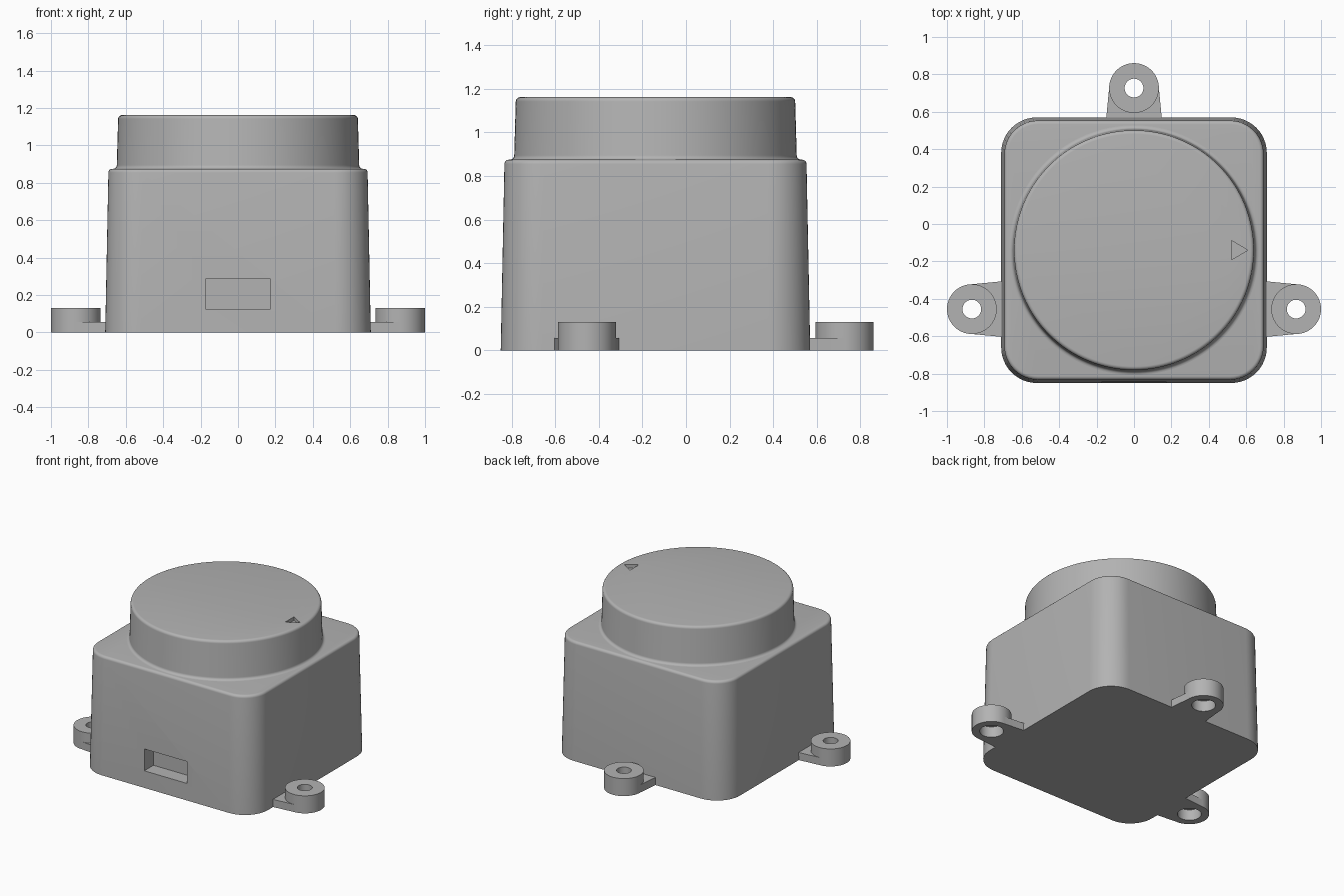
import bpy
import bmesh
from math import sin, cos, pi, radians
from mathutils import Matrix, Vector

if "Cube" in bpy.data.objects:
    bpy.data.objects.remove(bpy.data.objects["Cube"])

CY = -0.14  # y of the housing centre

grey = bpy.data.materials.new("housing grey")
grey.use_nodes = True
grey.diffuse_color = (0.45, 0.45, 0.45, 1)
grey.node_tree.nodes["Principled BSDF"].inputs["Base Color"].default_value = (0.45, 0.45, 0.45, 1)


def loft(name, rings):
    """Closed solid through a stack of equally long point rings."""
    bm = bmesh.new()
    rows = [[bm.verts.new(p) for p in ring] for ring in rings]
    for low, high in zip(rows, rows[1:]):
        for i in range(len(low)):
            j = (i + 1) % len(low)
            bm.faces.new((low[i], low[j], high[j], high[i]))
    bm.faces.new(rows[0][::-1])
    bm.faces.new(rows[-1])
    bmesh.ops.recalc_face_normals(bm, faces=bm.faces)
    mesh = bpy.data.meshes.new(name)
    bm.to_mesh(mesh)
    bm.free()
    obj = bpy.data.objects.new(name, mesh)
    bpy.context.collection.objects.link(obj)
    mesh.materials.append(grey)
    return obj


def circle(r, z, x=0, y=0, n=64):
    return [(x + r * cos(2 * pi * i / n), y + r * sin(2 * pi * i / n), z) for i in range(n)]


def rounded_square(half, r, z, steps=12):
    pts = []
    for q, (sx, sy) in enumerate(((1, 1), (-1, 1), (-1, -1), (1, -1))):
        for k in range(steps + 1):
            a = pi / 2 * (q + k / steps)
            pts.append((sx * (half - r) + r * cos(a), CY + sy * (half - r) + r * sin(a), z))
    return pts


def prism(name, outline, z0, z1):
    return loft(name, [[(x, y, z) for x, y in outline] for z in (z0, z1)])


def boolean(obj, tool, operation):
    mod = obj.modifiers.new(operation.lower(), "BOOLEAN")
    mod.object, mod.operation, mod.solver = tool, operation, "EXACT"
    bpy.context.view_layer.objects.active = obj
    bpy.ops.object.modifier_apply(modifier=mod.name)
    bpy.data.objects.remove(tool)


def smooth(obj):
    bpy.ops.object.select_all(action="DESELECT")
    obj.select_set(True)
    bpy.context.view_layer.objects.active = obj
    bpy.ops.object.shade_smooth_by_angle(angle=radians(35))


quarter = [pi / 2 * k / 5 for k in range(6)]

# Drafted housing with a rounded top rim
f = 0.02
rings = [rounded_square(0.71, 0.19, 0)]
rings += [rounded_square(0.693 - f + f * cos(a), 0.18 - f + f * cos(a), 0.875 - f + f * sin(a))
          for a in quarter]
housing = loft("housing", rings)

# Connector recess in the front
w = 0.175
boolean(housing, prism("port_cutter", [(-w, CY - 0.8), (w, CY - 0.8), (w, CY - 0.6), (-w, CY - 0.6)],
                       0.125, 0.285), "DIFFERENCE")
smooth(housing)

# Round head: flared foot, drafted wall, rounded rim
rings = [circle(0.668, 0.86, 0, CY, 128)]
rings += [circle(0.668 - f * sin(a), 0.895 - f * cos(a), 0, CY, 128) for a in quarter]
rings += [circle(0.641 - f + f * cos(a), 1.162 - f + f * sin(a), 0, CY, 128) for a in quarter]
head = loft("round_head", rings)

# Engraved direction arrow
boolean(head, prism("arrow_cutter", [(0.52, CY - 0.052), (0.608, CY), (0.52, CY + 0.052)],
                    1.135, 1.2), "DIFFERENCE")
smooth(head)

# Mounting lugs: boss, flared web, counterbored screw hole
for name, x, y, turn in (("left_lug", 0.867, -0.455, 0), ("right_lug", -0.867, -0.455, pi),
                         ("back_lug", 0, 0.727, pi / 2)):
    lug = loft(name, [circle(0.133, 0), circle(0.133, 0.13)])
    boolean(lug, prism(name + "_web", [(-0.25, -0.157), (0.01, -0.132), (0.01, 0.132), (-0.25, 0.157)],
                       0, 0.056), "UNION")
    boolean(lug, loft("hole_cutter", [circle(0.05, -0.05), circle(0.05, 0.2)]), "DIFFERENCE")
    boolean(lug, loft("counterbore_cutter", [circle(0.08, -0.05), circle(0.08, 0.08)]), "DIFFERENCE")
    lug.data.transform(Matrix.Translation(Vector((x, y, 0))) @ Matrix.Rotation(turn, 4, "Z"))
    smooth(lug)
